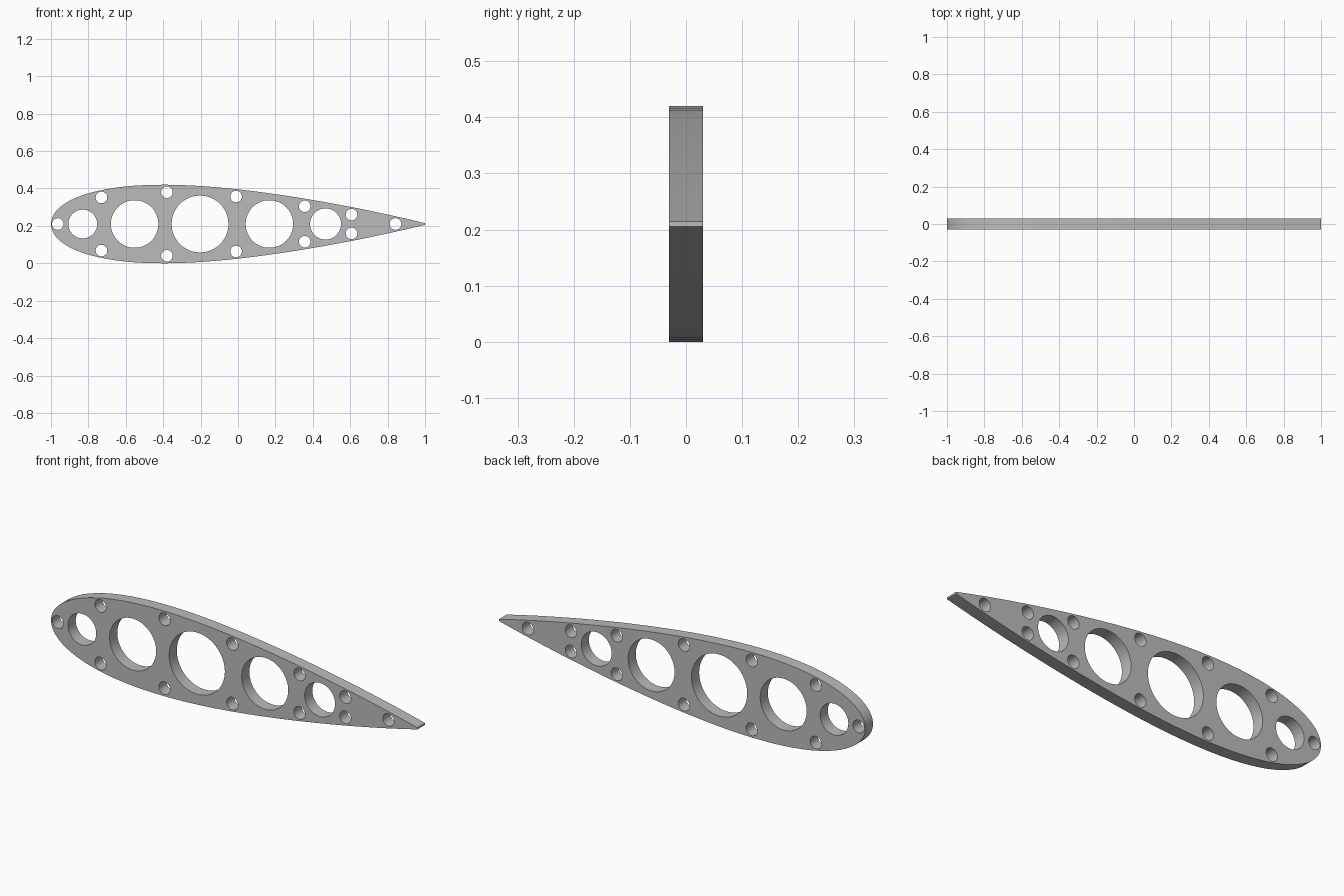
import bpy
import bmesh
import math

default = bpy.data.objects.get("Cube")
if default:
    bpy.data.objects.remove(default, do_unlink=True)

MID = 0.21          # height of the chord line
THICKNESS = 0.06
CHORD = 2.0


def half_height(t):
    """Symmetric wing section, 21% thick, with a blunt trailing edge."""
    return CHORD * 1.05 * (0.2969 * math.sqrt(t) - 0.126 * t - 0.3516 * t**2
                           + 0.2843 * t**3 - 0.1015 * t**4)


def outline(steps=48):
    ts = [(1 - math.cos(math.pi * i / steps)) / 2 for i in range(steps + 1)]
    upper = [(CHORD * t - 1, MID + half_height(t)) for t in ts]
    lower = [(x, 2 * MID - z) for x, z in upper[1:]]
    return upper + lower[::-1]


def circle(x, z, r, steps):
    angles = [2 * math.pi * i / steps for i in range(steps)]
    return [(x + r * math.cos(a), z + r * math.sin(a)) for a in angles]


def add_loop(curve, points):
    spline = curve.splines.new("POLY")
    spline.points.add(len(points) - 1)
    for p, (x, z) in zip(spline.points, points):
        p.co = (x, z, 0, 1)
    spline.use_cyclic_u = True


# Rib outline with its holes, filled and extruded
curve = bpy.data.curves.new("wing_rib", "CURVE")
curve.dimensions = "2D"
curve.fill_mode = "BOTH"
curve.extrude = THICKNESS / 2
add_loop(curve, outline())

# Large lightening holes along the chord
for x, r in [(-0.83, 0.077), (-0.553, 0.127), (-0.203, 0.152),
             (0.168, 0.127), (0.468, 0.083)]:
    add_loop(curve, circle(x, MID, r, 64))

# Small rod holes: nose, tail and mirrored pairs
SMALL = 0.031
for x in (-0.963, 0.842):
    add_loop(curve, circle(x, MID, SMALL, 32))
for x, dz in [(-0.73, 0.142), (-0.38, 0.17), (-0.01, 0.147),
              (0.357, 0.095), (0.607, 0.05)]:
    for side in (1, -1):
        add_loop(curve, circle(x, MID + side * dz, SMALL, 32))

rib = bpy.data.objects.new("wing_rib", curve)
bpy.context.collection.objects.link(rib)
bpy.ops.object.select_all(action="DESELECT")
rib.select_set(True)
bpy.context.view_layer.objects.active = rib
rib.rotation_euler.x = math.pi / 2
bpy.ops.object.convert(target="MESH")
rib = bpy.context.object
bpy.ops.object.transform_apply(location=False, rotation=True, scale=False)

# Weld the caps to the walls
bm = bmesh.new()
bm.from_mesh(rib.data)
bmesh.ops.remove_doubles(bm, verts=bm.verts, dist=0.0001)
bmesh.ops.recalc_face_normals(bm, faces=bm.faces)
bm.to_mesh(rib.data)
bm.free()
bpy.ops.object.shade_smooth_by_angle(angle=math.radians(30))

# Plain grey finish
grey = bpy.data.materials.new("plain_grey")
grey.use_nodes = True
colour = (0.5, 0.5, 0.5, 1)
grey.diffuse_color = colour
grey.node_tree.nodes["Principled BSDF"].inputs["Base Color"].default_value = colour
rib.data.materials.clear()
rib.data.materials.append(grey)
